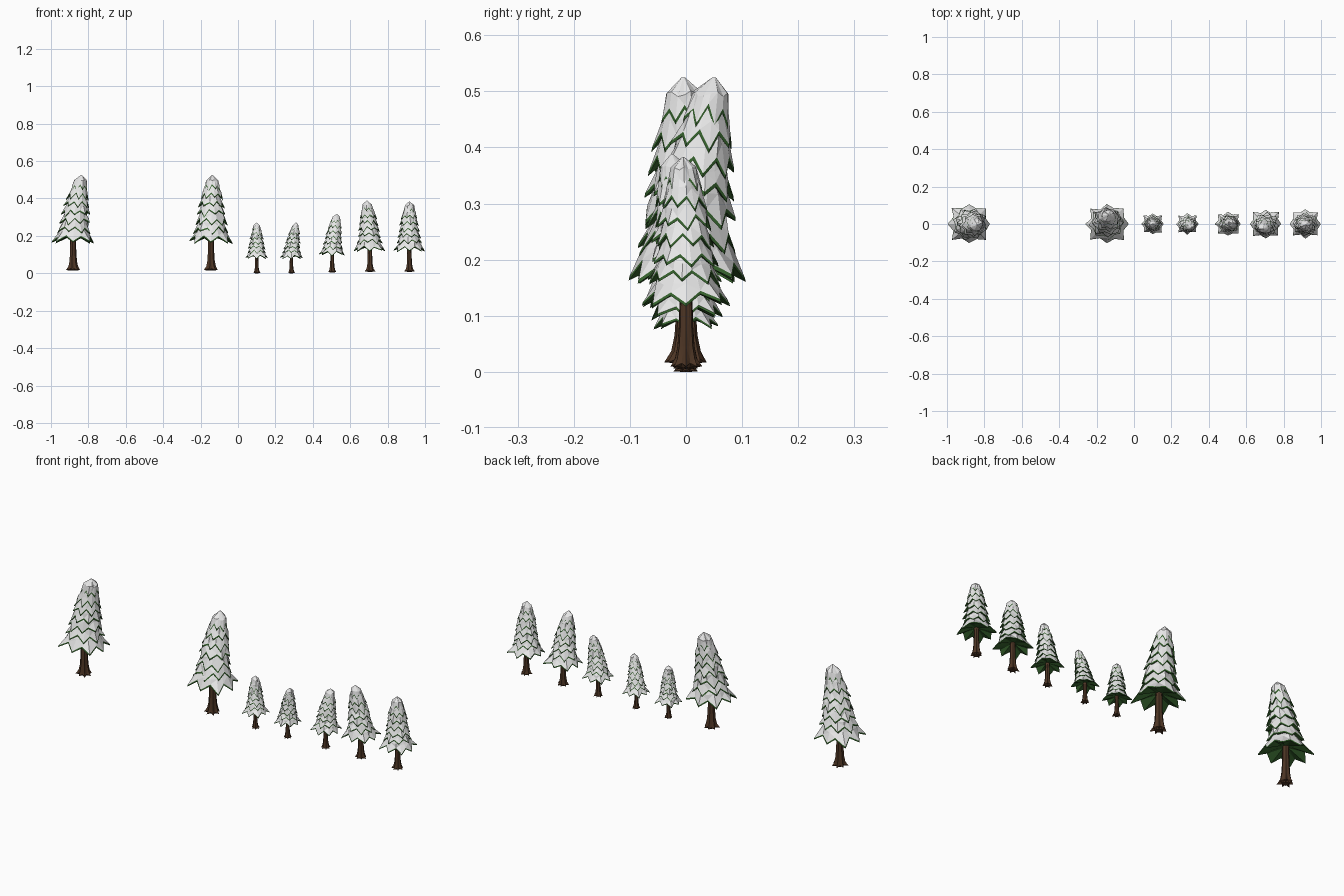
import bpy, bmesh, math, random

if "Cube" in bpy.data.objects:
    bpy.data.objects.remove(bpy.data.objects["Cube"])

random.seed(7)


def material(name, rgb):
    m = bpy.data.materials.new(name)
    m.diffuse_color = (*rgb, 1)
    m.use_nodes = True
    m.node_tree.nodes["Principled BSDF"].inputs["Base Color"].default_value = m.diffuse_color
    return m


SNOW = material("snow white", (0.80, 0.80, 0.80))
GREEN = material("needle green", (0.035, 0.12, 0.025))
BARK = material("bark brown", (0.075, 0.036, 0.018))


def loft(bm, rings, mats):
    """Skin a stack of rings, one material index per strip, and cap both ends."""
    rows = [[bm.verts.new(p) for p in ring] for ring in rings]
    n = len(rows[0])
    faces = []
    for a, b, m in zip(rows, rows[1:], mats):
        for i in range(n):
            j = (i + 1) % n
            f = bm.faces.new((a[i], b[i], b[j], a[j]))
            f.material_index = m
            faces.append(f)
    for row, m in ((rows[0], mats[0]), (rows[-1], mats[-1])):
        f = bm.faces.new(row)
        f.material_index = m
        faces.append(f)
    bmesh.ops.recalc_face_normals(bm, faces=faces)


def finish(bm, name, mats, loc, scale):
    bmesh.ops.triangulate(bm, faces=bm.faces[:])
    me = bpy.data.meshes.new(name)
    bm.to_mesh(me)
    bm.free()
    for m in mats:
        me.materials.append(m)
    ob = bpy.data.objects.new(name, me)
    ob.location = loc
    ob.scale = (scale,) * 3
    bpy.context.collection.objects.link(ob)


# Branch tiers of a full-size tree: height of the tips, radius of the tips
TIERS = [(0.150, 0.114), (0.200, 0.094), (0.245, 0.087), (0.290, 0.079),
         (0.335, 0.071), (0.380, 0.062), (0.425, 0.047)]
TIPS = 8
HEIGHT = 0.51


def foliage(name, loc, scale, lean):
    bm = bmesh.new()

    def point(r, a, z):
        t = max(0, (z - 0.15) / (HEIGHT - 0.15)) ** 1.4
        return (r * math.cos(a) + lean[0] / scale * t,
                0.93 * r * math.sin(a) + lean[1] / scale * t, z)

    for k, (z, r) in enumerate(TIERS):
        last = k == len(TIERS) - 1
        turn = 0 if k == 0 else random.uniform(0, math.pi / 4)
        top, mid, rim, fringe, under = [], [], [], [], []
        for i in range(TIPS * 2):
            a = turn + math.pi * i / TIPS
            if i % 2 == 0:                       # drooping tip
                long = 1.14 if (k == 0 and i % 4 == 2) else 1.0
                rr = r * long * random.uniform(0.95, 1.03)
                zz = z + random.uniform(-0.004, 0.014)
            else:                                # notch between tips
                rr = r * random.uniform(0.78, 0.86)
                zz = z + random.uniform(0.026, 0.036)
                a += random.uniform(-0.06, 0.06)
            top.append(point(0.003 if last else r * 0.42, a, HEIGHT if last else z + 0.105))
            mid.append(point(r * random.uniform(0.66, 0.76), a, z + random.uniform(0.05, 0.062)))
            rim.append(point(rr * 0.98, a, zz + 0.003))
            fringe.append(point(rr, a, zz - 0.005))
            under.append(point(0.018, a, z + 0.040))
        loft(bm, [top, mid, rim, fringe, under], [0, 0, 1, 1])
    finish(bm, name, [SNOW, GREEN], loc, scale)


def trunk(name, loc, scale):
    # Flared trunk on a star of pointed roots
    bm = bmesh.new()
    profile = [(0.20, 0.015, 0.015), (0.10, 0.0175, 0.016), (0.05, 0.021, 0.018),
               (0.022, 0.027, 0.021)]
    n = 14
    reach = [random.uniform(0.033, 0.043) if i % 2 == 0 else 0.023 for i in range(n)]
    ang = [2 * math.pi * i / n for i in range(n)]
    rings = [[((ra, rb)[i % 2] * math.cos(a), (ra, rb)[i % 2] * math.sin(a), z)
              for i, a in enumerate(ang)] for z, ra, rb in profile]
    rings.append([(reach[i] * math.cos(a), reach[i] * math.sin(a), (0.002, 0.010)[i % 2])
                  for i, a in enumerate(ang)])
    rings.append([(0.016 * math.cos(a), 0.016 * math.sin(a), 0) for a in ang])
    loft(bm, rings, [0] * 5)
    finish(bm, name, [BARK], loc, scale)


# Row of trees: x, base height, scale, lean of the top in x and y
TREES = [(-0.882, 0.015, 1.00, (0.045, -0.005)),
         (-0.145, 0.015, 1.00, (0.008, 0.050)),
         (0.100, 0.0, 0.53, (0.0, 0.0)),
         (0.285, 0.0, 0.53, (0.025, -0.018)),
         (0.503, 0.005, 0.61, (0.025, 0.005)),
         (0.705, 0.008, 0.745, (-0.015, -0.025)),
         (0.916, 0.008, 0.735, (0.0, -0.005))]

for i, (x, z, s, lean) in enumerate(TREES, 1):
    foliage(f"pine_{i}_branches", (x, 0, z), s, lean)
    trunk(f"pine_{i}_trunk", (x, 0, z), s)
